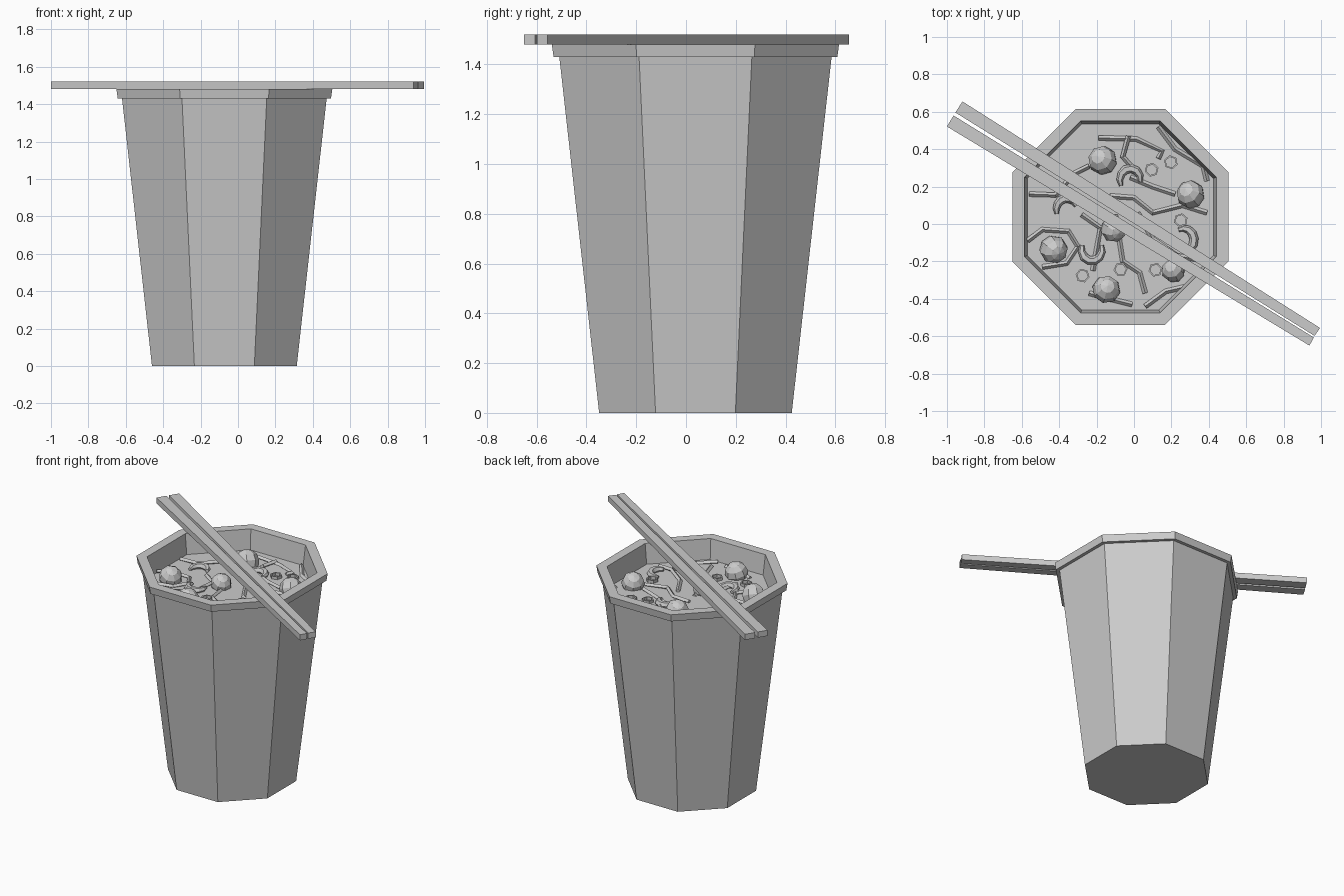
import bpy, bmesh, math, random
from mathutils import Vector

if "Cube" in bpy.data.objects:
    bpy.data.objects.remove(bpy.data.objects["Cube"])

random.seed(4)
CX, CY, SOUP = -0.073, 0.038, 1.34
K = math.cos(math.pi / 8)


def mesh_object(name, bm):
    bmesh.ops.recalc_face_normals(bm, faces=bm.faces)
    me = bpy.data.meshes.new(name)
    bm.to_mesh(me)
    bm.free()
    ob = bpy.data.objects.new(name, me)
    bpy.context.collection.objects.link(ob)
    return ob


def lathe(name, profile, n, cx, cy, k=1.0, closed=False, spin=0.0):
    """Sweep (radius, z) points around n flat sides; cap the ends or close the loop."""
    bm = bmesh.new()
    rings = []
    for r, z in profile:
        a = [spin + 2 * math.pi * (i + 0.5) / n for i in range(n)]
        rings.append([bm.verts.new((cx + r / k * math.cos(t), cy + r / k * math.sin(t), z)) for t in a])
    pairs = list(zip(rings, rings[1:]))
    if closed:
        pairs.append((rings[-1], rings[0]))
    else:
        bm.faces.new(rings[0])
        bm.faces.new(rings[-1])
    for p, q in pairs:
        for i in range(n):
            j = (i + 1) % n
            bm.faces.new((p[i], p[j], q[j], q[i]))
    return mesh_object(name, bm)


def tube(name, pts, depth, res=0, radii=None):
    cu = bpy.data.curves.new(name, 'CURVE')
    cu.dimensions = '3D'
    cu.bevel_depth, cu.bevel_resolution, cu.use_fill_caps = depth, res, True
    sp = cu.splines.new('POLY')
    sp.use_smooth = False
    sp.points.add(len(pts) - 1)
    for i, p in enumerate(pts):
        sp.points[i].co = (*p, 1)
        sp.points[i].radius = radii[i] if radii else 1
    ob = bpy.data.objects.new(name, cu)
    bpy.context.collection.objects.link(ob)
    bpy.ops.object.select_all(action='DESELECT')
    ob.select_set(True)
    bpy.context.view_layer.objects.active = ob
    bpy.ops.object.convert(target='MESH')
    for f in bpy.context.object.data.polygons:
        f.use_smooth = False


# Cup with rim; the last ring closes as the soup surface
lathe("cup", [(0.387, 0), (0.547, 1.43), (0.57, 1.43), (0.577, 1.48),
              (0.513, 1.48), (0.497, SOUP)], 8, CX, CY, K)

# Chopsticks: tapered flat bars resting on the rim
for i, corners in enumerate([
        [(-0.917, 0.655), (-0.955, 0.596), (0.965, -0.598), (0.995, -0.556)],
        [(-0.965, 0.580), (-1.0, 0.521), (0.938, -0.65), (0.962, -0.607)]]):
    bm = bmesh.new()
    f = bm.faces.new([bm.verts.new((x, y, 1.48)) for x, y in corners])
    up = bmesh.ops.extrude_face_region(bm, geom=[f])
    bmesh.ops.translate(bm, vec=(0, 0, 0.04),
                        verts=[v for v in up['geom'] if isinstance(v, bmesh.types.BMVert)])
    mesh_object(f"chopstick_{i + 1}", bm)

# Meat balls
for i, (x, y, r) in enumerate([(-0.168, 0.34, 0.078), (0.302, 0.158, 0.076), (-0.43, -0.136, 0.076),
                               (-0.148, -0.35, 0.076), (0.211, -0.249, 0.064), (-0.11, -0.03, 0.068)]):
    bpy.ops.mesh.primitive_uv_sphere_add(segments=8, ring_count=6, radius=r, location=(x, y, SOUP + 0.025),
                                         rotation=[random.uniform(-0.5, 0.5) for _ in range(3)])
    bpy.context.object.name = f"meat_ball_{i + 1}"

# Shrimps: curled tapering tubes (x, y, start angle, sweep in degrees)
for i, (x, y, start, sweep) in enumerate([(-0.02, 0.235, -10, 220), (-0.225, -0.135, 160, 220),
                                          (0.265, -0.085, -80, 200), (-0.36, 0.075, 20, 180)]):
    pts = []
    for s in range(8):
        a = math.radians(start + sweep * s / 7)
        pts.append(Vector((x + 0.056 * math.cos(a), y + 0.062 * math.sin(a), SOUP + 0.012)))
    tube(f"shrimp_{i + 1}", pts, 0.024, 1, [0.5, 0.8, 1, 1, 1, 0.9, 0.75, 0.45])

# Spring onion rings: short hexagonal tubes
for i, (x, y) in enumerate([(0.094, 0.29), (0.197, 0.33), (-0.275, -0.276),
                            (-0.072, -0.243), (0.115, -0.245), (0.25, 0.02)]):
    lathe(f"onion_ring_{i + 1}", [(0.038, SOUP - 0.01), (0.038, SOUP + 0.02),
                                  (0.029, SOUP + 0.02), (0.029, SOUP - 0.01)],
          6, x, y, closed=True, spin=random.random())

# Noodles: bent thin strands lying on the soup
noodles = [
    [(-0.19, 0.46), (0.01, 0.455), (0.15, 0.39), (0.13, 0.35)],
    [(0.13, 0.52), (0.22, 0.40), (0.37, 0.31), (0.39, 0.23)],
    [(-0.03, 0.47), (-0.06, 0.36), (0.02, 0.27)],
    [(-0.56, 0.16), (-0.42, 0.155), (-0.32, 0.27), (-0.24, 0.31)],
    [(-0.57, -0.09), (-0.49, -0.03), (-0.35, -0.04), (-0.30, -0.12), (-0.36, -0.21), (-0.49, -0.23)],
    [(-0.24, -0.37), (-0.13, -0.40), (-0.01, -0.43)],
    [(-0.10, 0.05), (-0.06, -0.20), (0.03, -0.26), (0.06, -0.37)],
    [(0.02, 0.06), (0.10, -0.08), (0.23, -0.17), (0.34, -0.19)],
    [(-0.02, 0.25), (0.10, 0.20), (0.22, 0.16)],
    [(0.39, 0.06), (0.26, 0.10), (0.10, 0.06), (0.00, 0.14), (-0.13, 0.15)],
    [(0.06, -0.44), (0.17, -0.36), (0.30, -0.33)],
    [(-0.22, -0.25), (-0.18, -0.02), (-0.28, 0.05)],
]
for i, path in enumerate(noodles):
    tube(f"noodle_{i + 1}", [(x, y, SOUP + random.uniform(0, 0.012)) for x, y in path], 0.014)
